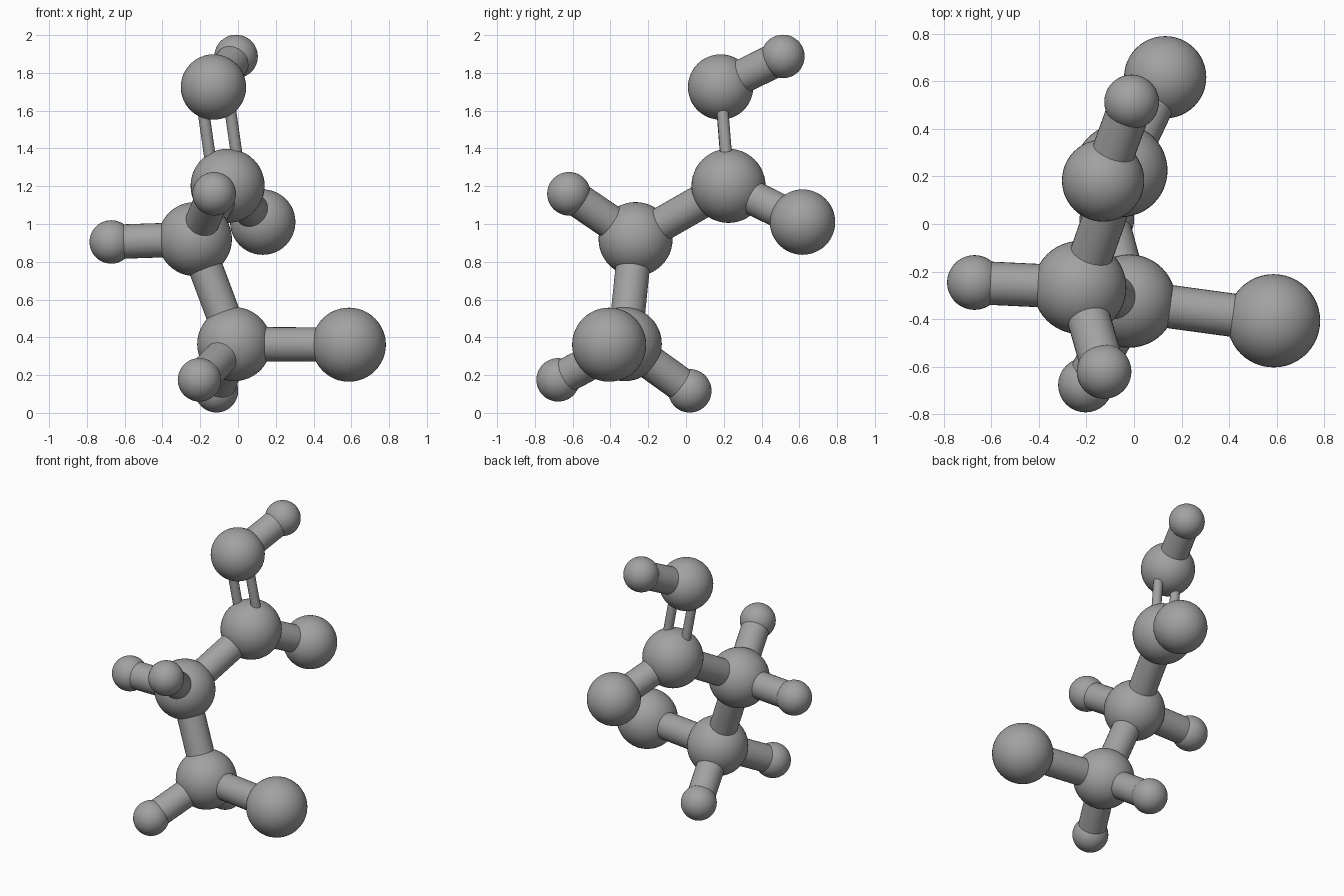
import bpy
from mathutils import Vector

cube = bpy.data.objects.get("Cube")
if cube:
    bpy.data.objects.remove(cube, do_unlink=True)

# Single plain grey for the whole model
grey = bpy.data.materials.new("plain grey")
grey.use_nodes = True
colour = (0.36, 0.36, 0.36, 1)
grey.diffuse_color = colour
grey.node_tree.nodes["Principled BSDF"].inputs["Base Color"].default_value = colour


def finish(name):
    obj = bpy.context.object
    obj.name = name
    obj.data.materials.append(grey)
    bpy.ops.object.shade_smooth_by_angle()
    return obj


def ball(name, centre, radius):
    bpy.ops.mesh.primitive_uv_sphere_add(segments=48, ring_count=24, radius=radius, location=centre)
    finish(name)


def rod(name, start, end, radius, offset=Vector()):
    axis = end - start
    bpy.ops.mesh.primitive_cylinder_add(vertices=32, radius=radius, depth=axis.length,
                                        location=(start + end) / 2 + offset)
    finish(name).rotation_euler = axis.to_track_quat("Z", "Y").to_euler()


LARGE, MEDIUM, SMALL = 0.196, 0.173, 0.115
BOND, THIN_BOND, SPREAD = 0.091, 0.031, 0.071

# Atoms: centre and radius
atoms = {
    "top_atom": ((-0.13, 0.183, 1.725), MEDIUM),
    "top_small_atom": ((-0.01, 0.513, 1.887), SMALL),
    "upper_hub": ((-0.055, 0.225, 1.202), LARGE),
    "back_atom": ((0.131, 0.617, 1.01), MEDIUM),
    "middle_hub": ((-0.228, -0.267, 0.92), LARGE),
    "right_small_atom": ((-0.671, -0.246, 0.905), SMALL),
    "front_small_atom": ((-0.126, -0.62, 1.16), SMALL),
    "lower_hub": ((-0.02, -0.324, 0.364), LARGE),
    "left_atom": ((0.587, -0.407, 0.361), LARGE),
    "low_front_small_atom": ((-0.204, -0.677, 0.175), SMALL),
    "low_back_small_atom": ((-0.114, 0.02, 0.117), SMALL),
}
for name, (centre, radius) in atoms.items():
    ball(name, centre, radius)

# Single bonds
bonds = [
    ("top_atom", "top_small_atom"),
    ("upper_hub", "back_atom"),
    ("upper_hub", "middle_hub"),
    ("middle_hub", "right_small_atom"),
    ("middle_hub", "front_small_atom"),
    ("middle_hub", "lower_hub"),
    ("lower_hub", "left_atom"),
    ("lower_hub", "low_front_small_atom"),
    ("lower_hub", "low_back_small_atom"),
]
for a, b in bonds:
    rod(f"bond_{a}_to_{b}", Vector(atoms[a][0]), Vector(atoms[b][0]), BOND)

# Double bond: two thin parallel rods side by side
low, high = Vector(atoms["upper_hub"][0]), Vector(atoms["top_atom"][0])
sideways = (high - low).cross(Vector((0, -1, 0))).normalized() * SPREAD
for side, sign in (("left", 1), ("right", -1)):
    rod(f"double_bond_{side}", low, high, THIN_BOND, sideways * sign)
